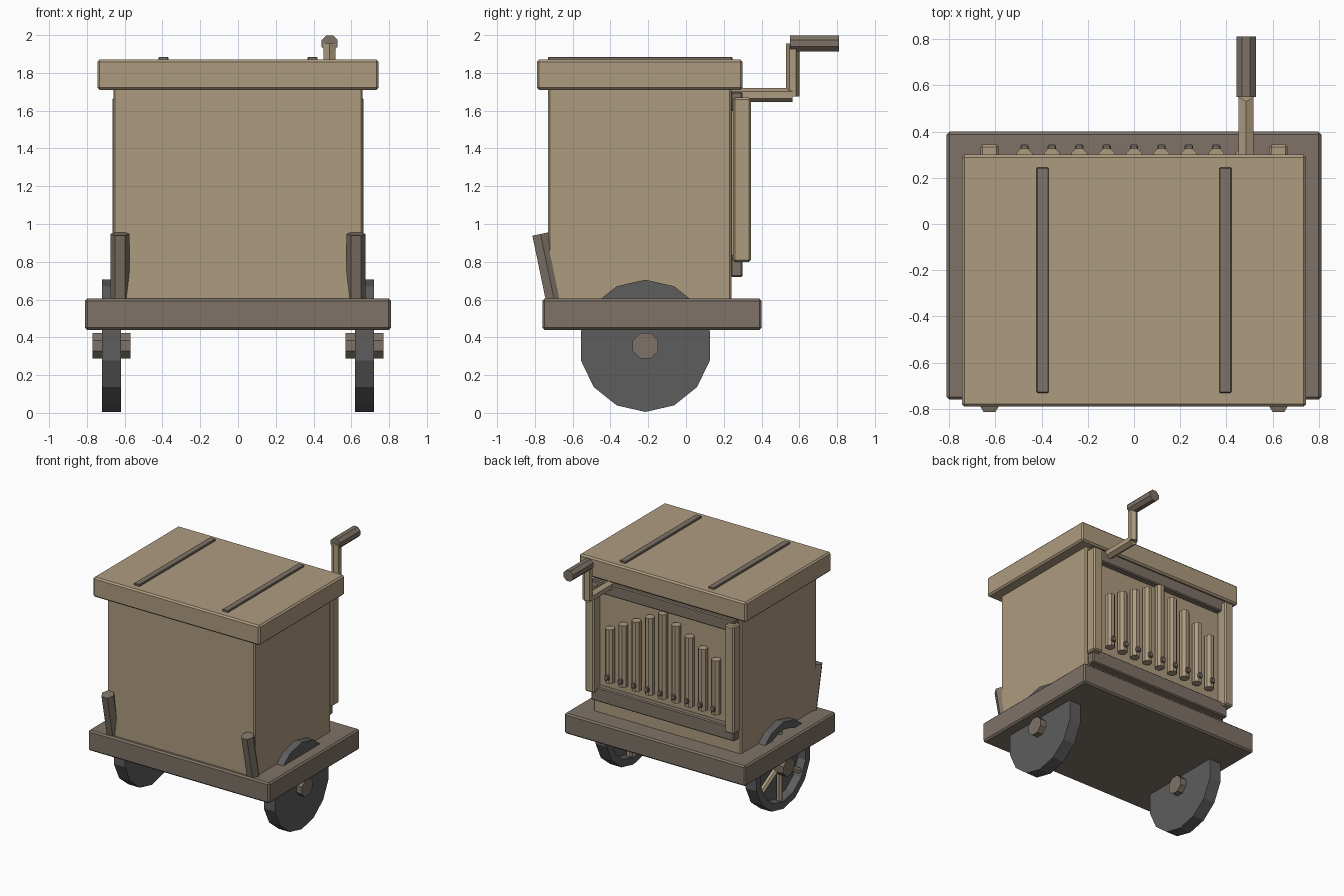
import bpy, bmesh, math
from mathutils import Vector

if "Cube" in bpy.data.objects:
    bpy.data.objects.remove(bpy.data.objects["Cube"])


def material(name, rgb):
    m = bpy.data.materials.new(name)
    m.use_nodes = True
    color = (*rgb, 1)
    m.diffuse_color = color
    bsdf = m.node_tree.nodes["Principled BSDF"]
    bsdf.inputs["Base Color"].default_value = color
    bsdf.inputs["Roughness"].default_value = 0.8
    return m


TAN = material("tan wood", (0.42, 0.33, 0.215))
BROWN = material("dark brown wood", (0.21, 0.17, 0.135))
GREY = material("grey metal", (0.11, 0.11, 0.11))

X, Y, Z = Vector((1, 0, 0)), Vector((0, 1, 0)), Vector((0, 0, 1))


def finish(name, bm, mat):
    bmesh.ops.recalc_face_normals(bm, faces=bm.faces)
    mesh = bpy.data.meshes.new(name)
    bm.to_mesh(mesh)
    bm.free()
    mesh.materials.append(mat)
    obj = bpy.data.objects.new(name, mesh)
    bpy.context.scene.collection.objects.link(obj)
    return obj


def box(name, lo, hi, mat, bevel=0.0):
    """Box between two corners, with an optional chamfer."""
    lo, hi = Vector(lo), Vector(hi)
    bm = bmesh.new()
    bmesh.ops.create_cube(bm, size=1)
    bmesh.ops.scale(bm, vec=hi - lo, verts=bm.verts)
    bmesh.ops.translate(bm, vec=(lo + hi) / 2, verts=bm.verts)
    obj = finish(name, bm, mat)
    if bevel:
        mod = obj.modifiers.new("chamfer", 'BEVEL')
        mod.width = bevel
        mod.segments = 1
    return obj


def rod(name, a, b, r, sides, mat, ref, turn=0.0):
    """Prism from a to b; its first corner points along ref, turned by a part of a side."""
    a, b = Vector(a), Vector(b)
    axis = (b - a).normalized()
    u = (ref - axis * ref.dot(axis)).normalized()
    v = axis.cross(u)
    bm = bmesh.new()
    rings = []
    for end in (a, b):
        ring = []
        for i in range(sides):
            t = math.tau * (i + turn) / sides
            ring.append(bm.verts.new(end + r * (u * math.cos(t) + v * math.sin(t))))
        rings.append(ring)
    bm.faces.new(rings[0])
    bm.faces.new(rings[1])
    for i in range(sides):
        j = (i + 1) % sides
        bm.faces.new((rings[0][i], rings[0][j], rings[1][j], rings[1][i]))
    return finish(name, bm, mat)


def wheel(name, center, sides=14):
    """Dished wheel: closed on +x, open with a deep rim on -x."""
    profile = [(0.05, 0), (0.05, 0.35), (-0.05, 0.35), (-0.05, 0.29), (0.02, 0.29), (0.02, 0)]
    bm = bmesh.new()
    verts = [bm.verts.new((x, 0, r)) for x, r in profile]
    edges = [bm.edges.new(pair) for pair in zip(verts, verts[1:])]
    bmesh.ops.spin(bm, geom=verts + edges, cent=(0, 0, 0), axis=X,
                   angle=math.tau, steps=sides)
    bmesh.ops.remove_doubles(bm, verts=bm.verts, dist=0.0001)
    bmesh.ops.translate(bm, vec=center, verts=bm.verts)
    return finish(name, bm, GREY)


# Cart base, cabinet and lid
box("base", (-0.81, -0.76, 0.44), (0.81, 0.40, 0.605), BROWN, 0.012)
box("cabinet", (-0.66, -0.73, 0.59), (0.66, 0.24, 1.72), TAN, 0.01)
box("lid", (-0.745, -0.79, 1.71), (0.745, 0.30, 1.87), TAN, 0.012)

# Paired parts on each side
for side, s in (("left", 1), ("right", -1)):
    box(f"{side}_lid_strip", (s * 0.395 - 0.026, -0.73, 1.865),
        (s * 0.395 + 0.026, 0.245, 1.885), BROWN, 0.004)
    box(f"{side}_back_post", (s * 0.625 - 0.04, 0.25, 0.80),
        (s * 0.625 + 0.04, 0.343, 1.67), TAN, 0.01)
    rod(f"{side}_push_handle", (s * 0.625, -0.697, 0.595), (s * 0.625, -0.77, 0.947),
        0.051, 6, BROWN, X)

    hub = Vector((s * 0.67, -0.215, 0.355))
    wheel(f"{side}_wheel", hub)
    rod(f"{side}_hub", hub - X * 0.1, hub + X * 0.1, 0.073, 8, BROWN, Z, 0.5)
    for i in range(6):
        t = math.tau * i / 6
        out = Y * math.sin(t) + Z * math.cos(t)
        mid = hub - X * 0.015
        rod(f"{side}_spoke_{i + 1}", mid, mid + out * 0.3, 0.024, 6, TAN, X)

# Back panel with its rails
box("back_panel", (-0.62, 0.235, 0.75), (0.62, 0.252, 1.69), TAN)
box("back_bottom_rail", (-0.64, 0.235, 0.72), (0.64, 0.30, 0.835), BROWN, 0.008)
box("back_top_rail", (-0.64, 0.235, 1.60), (0.64, 0.30, 1.70), BROWN, 0.008)

# Row of pipes, tallest in the middle, each with a small mouth
for i in range(-4, 5):
    x = i * 0.1185
    top = 1.59 - 0.062 * abs(i)
    rod(f"pipe_{i + 5}", (x, 0.293, 0.905), (x, 0.293, top), 0.037, 8, TAN, Y, 0.5)
    box(f"pipe_mouth_{i + 5}", (x - 0.018, 0.31, 0.935), (x + 0.018, 0.343, 0.975), BROWN, 0.005)

# Crank
cx = 0.485
rod("crank_shaft", (cx, 0.22, 1.683), (cx, 0.565, 1.683), 0.038, 6, TAN, Z)
rod("crank_arm", (cx, 0.565, 1.675), (cx, 0.565, 1.955), 0.036, 6, TAN, Y)
rod("crank_grip", (cx, 0.55, 1.956), (cx, 0.81, 1.956), 0.046, 8, BROWN, Z, 0.5)
